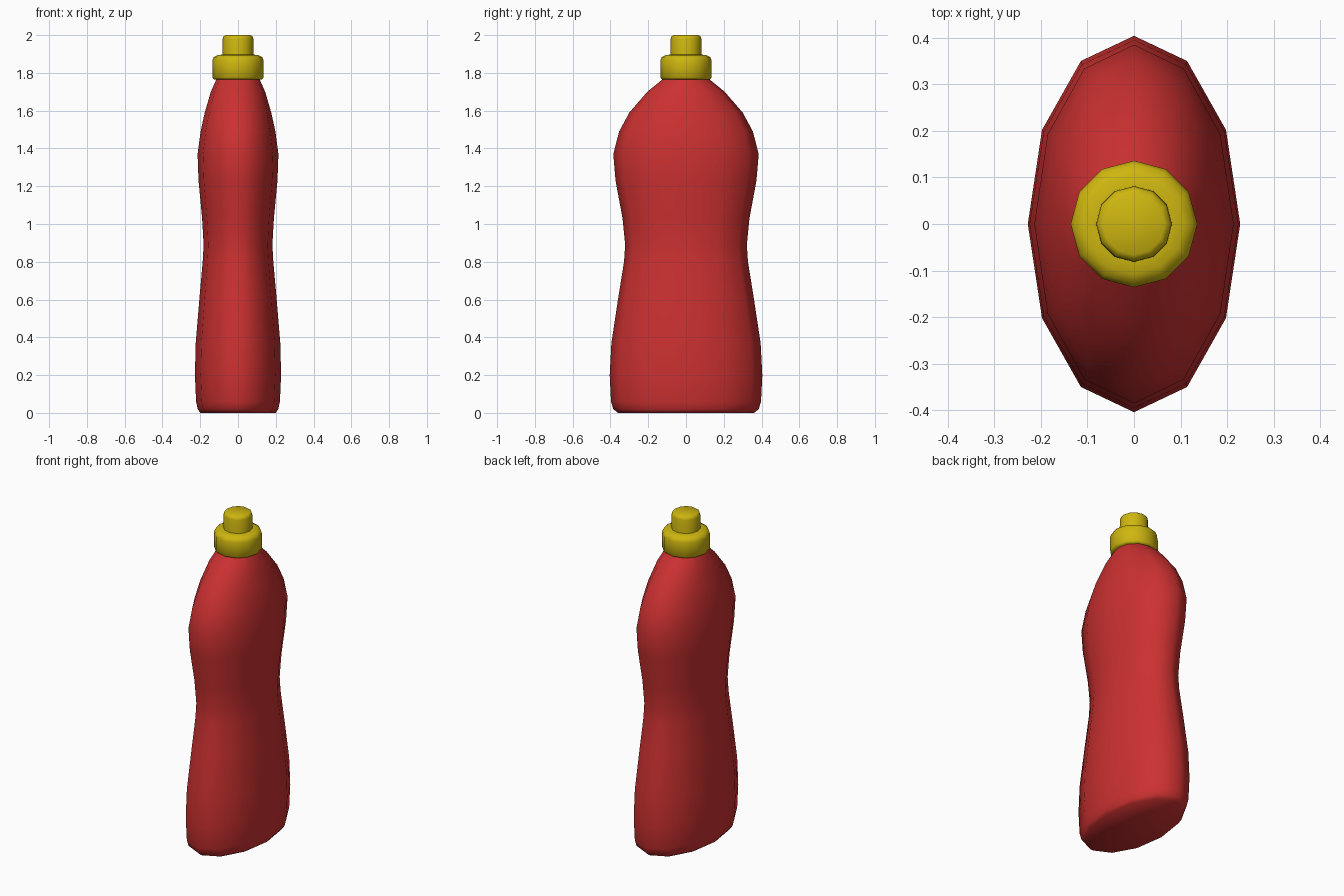
import bpy
import bmesh
import math

SIDES = 12

cube = bpy.data.objects.get("Cube")
if cube:
    bpy.data.objects.remove(cube, do_unlink=True)


def make_material(name, rgb):
    mat = bpy.data.materials.new(name)
    mat.use_nodes = True
    color = (*rgb, 1.0)
    mat.diffuse_color = color
    mat.node_tree.nodes["Principled BSDF"].inputs["Base Color"].default_value = color
    return mat


def loft(name, profile, mat, sharp_angle):
    """Stack twelve-sided elliptical rings (rx, ry, z) and close both ends."""
    bm = bmesh.new()
    rings = []
    for rx, ry, z in profile:
        angles = [math.tau * i / SIDES for i in range(SIDES)]
        rings.append([bm.verts.new((rx * math.cos(a), ry * math.sin(a), z)) for a in angles])
    for low, high in zip(rings, rings[1:]):
        for i in range(SIDES):
            j = (i + 1) % SIDES
            bm.faces.new((low[i], low[j], high[j], high[i]))
    bm.faces.new(rings[0][::-1])
    bm.faces.new(rings[-1])
    mesh = bpy.data.meshes.new(name)
    bm.to_mesh(mesh)
    bm.free()
    mesh.materials.append(mat)
    obj = bpy.data.objects.new(name, mesh)
    bpy.context.collection.objects.link(obj)
    bpy.ops.object.select_all(action="DESELECT")
    obj.select_set(True)
    bpy.context.view_layer.objects.active = obj
    bpy.ops.object.shade_smooth_by_angle(angle=math.radians(sharp_angle))
    return obj


red = make_material("red plastic", (0.60, 0.03, 0.03))
yellow = make_material("yellow plastic", (0.62, 0.47, 0.005))

# Oval bottle body with a narrow waist and round shoulders
loft("bottle_body", [
    (0.20, 0.36, 0.0),
    (0.213, 0.385, 0.02),
    (0.222, 0.397, 0.06),
    (0.228, 0.404, 0.20),
    (0.224, 0.395, 0.37),
    (0.203, 0.357, 0.62),
    (0.187, 0.328, 0.80),
    (0.182, 0.322, 0.89),
    (0.190, 0.336, 1.03),
    (0.209, 0.373, 1.23),
    (0.214, 0.385, 1.37),
    (0.198, 0.354, 1.49),
    (0.176, 0.300, 1.59),
    (0.144, 0.205, 1.70),
    (0.115, 0.125, 1.765),
    (0.10, 0.10, 1.79),
], red, 80)

# Wide screw collar
loft("cap_collar", [(r, r, z) for r, z in (
    (0.127, 1.766), (0.136, 1.776), (0.136, 1.865),
    (0.128, 1.884), (0.108, 1.894), (0.08, 1.897),
)], yellow, 60)

# Narrow pull spout
loft("cap_spout", [(r, r, z) for r, z in (
    (0.082, 1.88), (0.081, 1.98), (0.077, 1.993), (0.066, 2.0),
)], yellow, 60)
